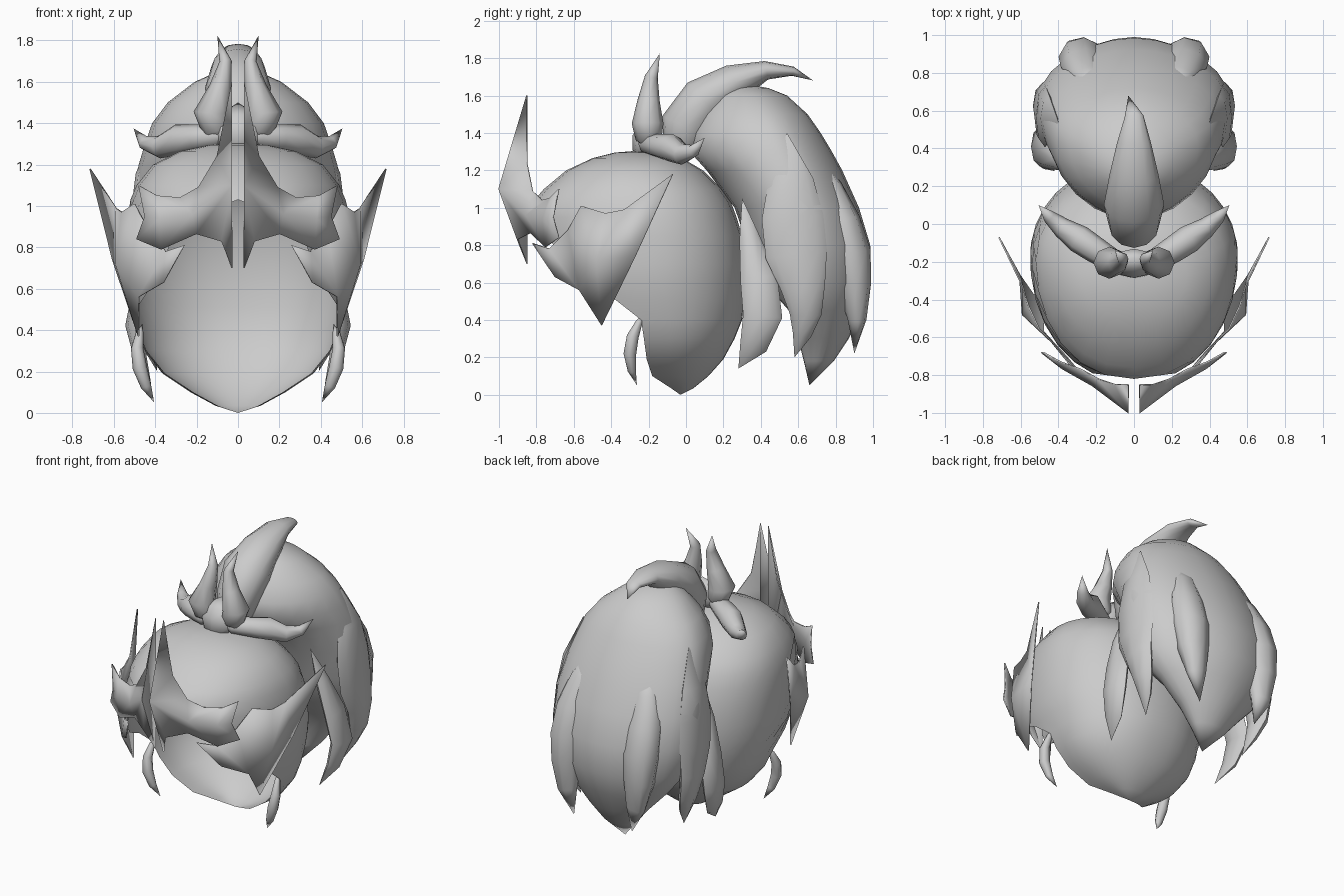
import bpy, bmesh, math
from mathutils import Vector

cube = bpy.data.objects.get("Cube")
if cube:
    bpy.data.objects.remove(cube, do_unlink=True)

grey = bpy.data.materials.new("plain_grey")
grey.use_nodes = True
GREY = (0.6, 0.6, 0.6, 1)
grey.diffuse_color = GREY
grey.node_tree.nodes["Principled BSDF"].inputs["Base Color"].default_value = GREY


def finish(name, bm, mirror=False, angle=40):
    """Turn a bmesh into a smooth shaded object, mirrored in x if asked."""
    bmesh.ops.remove_doubles(bm, verts=bm.verts, dist=0.0005)
    bmesh.ops.recalc_face_normals(bm, faces=bm.faces)
    mesh = bpy.data.meshes.new(name)
    bm.to_mesh(mesh)
    bm.free()
    ob = bpy.data.objects.new(name, mesh)
    bpy.context.collection.objects.link(ob)
    mesh.materials.append(grey)
    bpy.ops.object.select_all(action='DESELECT')
    bpy.context.view_layer.objects.active = ob
    ob.select_set(True)
    bpy.ops.object.shade_smooth_by_angle(angle=math.radians(angle))
    if mirror:
        ob.modifiers.new("mirror", 'MIRROR').use_mirror_merge = False
    return ob


def skin(bm, rings, closed=True):
    """Join rings of points with faces; a single point closes an end."""
    loops = [[bm.verts.new(p) for p in r] for r in rings]
    for a, b in zip(loops, loops[1:]):
        n = max(len(a), len(b))
        for i in range(n if closed else n - 1):
            j = (i + 1) % n
            quad = [a[i % len(a)], a[j % len(a)], b[j % len(b)], b[i % len(b)]]
            bm.faces.new(list(dict.fromkeys(quad)))


def shell(name, tip, rows, top, power, steps=24):
    """Level sections (z, rim y, full front y, widest y, back y, half width).
    A rim behind the full front leaves the section open there."""
    rings = [[tip]]
    for z, rim, front, mid, back, hw in rows:
        e = math.asin(min(1, (mid - rim) / (mid - front)))
        ring = []
        for i in range(steps + 1):
            t = -e + (math.pi + 2 * e) * i / steps
            c, s = math.cos(t), math.sin(t)
            ring.append((hw * math.copysign(abs(c) ** power, c),
                         mid + s * ((back - mid) if s > 0 else (mid - front)), z))
        rings.append(ring)
    rings.append([top])
    bm = bmesh.new()
    skin(bm, rings, closed=False)
    return finish(name, bm, angle=60)


def lock(name, path, across, mirror=True, sides=8):
    """Tapered strand: (x, y, z, half width, half thickness), width along 'across'."""
    pts = [Vector(p[:3]) for p in path]
    rings = []
    for i, p in enumerate(path):
        if p[3] == 0:
            rings.append([pts[i]])
            continue
        tan = (pts[min(i + 1, len(pts) - 1)] - pts[max(i - 1, 0)]).normalized()
        w = Vector(across)
        w = (w - tan * w.dot(tan)).normalized()
        t = tan.cross(w)
        rings.append([pts[i] + w * p[3] * math.cos(a) + t * p[4] * math.sin(a)
                      for a in (2 * math.pi * k / sides for k in range(sides))])
    bm = bmesh.new()
    skin(bm, rings)
    return finish(name, bm, mirror, 60)


def plate(name, points, faces):
    """Thin plate given by its corners and outer faces."""
    bm = bmesh.new()
    v = [bm.verts.new(p) for p in points]
    for f in faces:
        bm.faces.new([v[i] for i in f])
    ob = finish(name, bm, True, 40)
    solid = ob.modifiers.new("thickness", 'SOLIDIFY')
    solid.thickness = 0.008
    solid.offset = 0
    return ob


# Hollow head shell, open at the face, pointed below
shell("head", (0, -0.03, 0), [
    (0.035, -0.08, -0.14, -0.03, 0.04, 0.11), (0.1, -0.18, -0.36, -0.08, 0.12, 0.23),
    (0.19, -0.21, -0.50, -0.10, 0.20, 0.365), (0.3, -0.225, -0.64, -0.12, 0.26, 0.45),
    (0.4, -0.24, -0.72, -0.14, 0.30, 0.49), (0.51, -0.38, -0.77, -0.15, 0.315, 0.52),
    (0.6, -0.57, -0.80, -0.16, 0.32, 0.54), (0.7, -0.67, -0.82, -0.17, 0.32, 0.55),
    (0.85, -0.73, -0.835, -0.18, 0.30, 0.55), (0.95, -0.79, -0.835, -0.2, 0.27, 0.54),
    (1.03, -0.82, -0.82, -0.2, 0.24, 0.52), (1.1, -0.76, -0.76, -0.22, 0.19, 0.49),
    (1.2, -0.64, -0.64, -0.25, 0.09, 0.41), (1.265, -0.5, -0.5, -0.27, -0.02, 0.28),
    (1.295, -0.38, -0.38, -0.28, -0.12, 0.14)], (0, -0.28, 1.303), 0.9)

# Hair mass behind the head, ending in the middle point
shell("hair_mass", (0, 0.66, 0.05), [
    (0.18, 0.63, 0.63, 0.72, 0.79, 0.12), (0.3, 0.6, 0.6, 0.73, 0.87, 0.22),
    (0.45, 0.55, 0.55, 0.71, 0.94, 0.36), (0.6, 0.42, 0.42, 0.66, 0.99, 0.47),
    (0.8, 0.33, 0.33, 0.63, 0.985, 0.515), (1.0, 0.26, 0.26, 0.60, 0.925, 0.515),
    (1.2, 0.11, 0.11, 0.53, 0.835, 0.48), (1.3, 0.02, 0.02, 0.49, 0.78, 0.45),
    (1.4, 0.03, 0.03, 0.45, 0.72, 0.415), (1.5, 0.08, 0.08, 0.41, 0.65, 0.34),
    (1.6, 0.16, 0.16, 0.36, 0.54, 0.21), (1.64, 0.22, 0.22, 0.33, 0.44, 0.12)],
    (0, 0.32, 1.66), 1.1)

# Hanging locks that grow out of the hair mass
lock("front_hair_lock", [
    (0.34, 0.30, 1.05, 0, 0), (0.40, 0.34, 0.84, 0.055, 0.035),
    (0.46, 0.39, 0.62, 0.10, 0.045), (0.50, 0.41, 0.42, 0.105, 0.045),
    (0.47, 0.36, 0.26, 0.075, 0.03), (0.42, 0.28, 0.14, 0, 0)], (0, 1, 0))
lock("side_hair_lock", [
    (0.40, 0.54, 1.4, 0, 0), (0.45, 0.56, 1.15, 0.12, 0.045),
    (0.47, 0.57, 0.95, 0.165, 0.05), (0.48, 0.59, 0.75, 0.165, 0.05),
    (0.485, 0.625, 0.58, 0.12, 0.05), (0.465, 0.64, 0.43, 0.085, 0.045),
    (0.43, 0.62, 0.32, 0.05, 0.03), (0.39, 0.58, 0.2, 0, 0)], (0, 1, 0))
lock("back_hair_lock", [
    (0.18, 0.66, 1.35, 0, 0), (0.235, 0.76, 1.1, 0.10, 0.08),
    (0.265, 0.83, 0.92, 0.125, 0.105), (0.275, 0.875, 0.75, 0.125, 0.115),
    (0.275, 0.90, 0.58, 0.105, 0.09), (0.26, 0.915, 0.40, 0.07, 0.05),
    (0.22, 0.90, 0.22, 0, 0)], (1, 0.1, 0))

# Crest sweeping back over the hair
lock("crest", [
    (0, -0.04, 1.24, 0, 0), (0, -0.03, 1.30, 0.10, 0.09), (0, 0.0, 1.43, 0.135, 0.14),
    (0, 0.1, 1.57, 0.16, 0.135), (0, 0.26, 1.67, 0.13, 0.10),
    (0, 0.43, 1.735, 0.09, 0.05), (0, 0.57, 1.73, 0.05, 0.025),
    (-0.03, 0.68, 1.68, 0, 0)], (1, 0, 0), mirror=False, sides=12)

# Headpiece: knot, side wings and upright horns
lock("headpiece_knot", [
    (0, -0.25, 1.26, 0, 0), (0, -0.24, 1.29, 0.09, 0.05), (0, -0.21, 1.36, 0.13, 0.08),
    (0, -0.19, 1.43, 0.11, 0.06), (0, -0.18, 1.5, 0, 0)], (1, 0, 0), mirror=False)
lock("headpiece_wing", [
    (0.0, -0.23, 1.34, 0, 0), (0.10, -0.20, 1.34, 0.055, 0.06),
    (0.20, -0.14, 1.33, 0.065, 0.07), (0.29, -0.08, 1.32, 0.075, 0.075),
    (0.38, -0.02, 1.285, 0.055, 0.055), (0.45, 0.04, 1.305, 0.035, 0.035),
    (0.505, 0.1, 1.375, 0, 0)], (0, 0, 1))
lock("headpiece_horn", [
    (0.08, -0.19, 1.30, 0, 0), (0.10, -0.20, 1.37, 0.075, 0.07),
    (0.13, -0.205, 1.45, 0.085, 0.085), (0.085, -0.20, 1.57, 0.055, 0.06),
    (0.06, -0.185, 1.70, 0.03, 0.035), (0.10, -0.14, 1.825, 0, 0)], (1, 0, 0))

# Small curved locks below the cheeks
lock("cheek_lock", [
    (0.462, -0.23, 0.43, 0, 0), (0.475, -0.25, 0.39, 0.018, 0.018),
    (0.487, -0.285, 0.31, 0.03, 0.032), (0.475, -0.30, 0.22, 0.035, 0.034),
    (0.445, -0.29, 0.13, 0.026, 0.022), (0.405, -0.262, 0.05, 0, 0)], (1, 0, 0))

# Brow plate: tall inner blade and a gently ridged wing
plate("brow_plate", [
    (0.03, -0.85, 1.60), (0.03, -1.0, 1.10), (0.03, -0.85, 0.70),
    (0.10, -0.85, 1.24), (0.19, -0.82, 1.09), (0.28, -0.77, 1.04), (0.39, -0.73, 1.05),
    (0.48, -0.68, 1.10), (0.45, -0.71, 0.95), (0.49, -0.68, 0.84),
    (0.37, -0.75, 0.79), (0.20, -0.83, 0.865), (0.08, -0.90, 0.83),
    (0.22, -0.855, 0.96), (0.38, -0.765, 0.94)],
    [(0, 1, 3), (1, 13, 4, 3), (13, 5, 4), (13, 14, 6, 5), (14, 8, 7, 6),
     (14, 10, 9, 8), (13, 11, 10, 14), (1, 12, 11, 13), (1, 2, 12), (0, 2, 1)])

# Cheek plate: fin pointing back, tip down and tip forward
plate("cheek_plate", [
    (0.26, -0.82, 0.81), (0.35, -0.73, 0.78), (0.43, -0.63, 0.88),
    (0.50, -0.56, 1.01), (0.56, -0.43, 0.97), (0.59, -0.33, 0.99),
    (0.715, -0.07, 1.18), (0.605, -0.27, 0.74), (0.48, -0.45, 0.37),
    (0.48, -0.57, 0.56), (0.36, -0.70, 0.63), (0.59, -0.48, 0.72)],
    [(0, 10, 1), (1, 10, 9, 2), (2, 9, 11), (2, 11, 3), (3, 11, 4), (4, 11, 5),
     (5, 11, 7), (5, 7, 6), (11, 8, 7), (9, 8, 11)])
